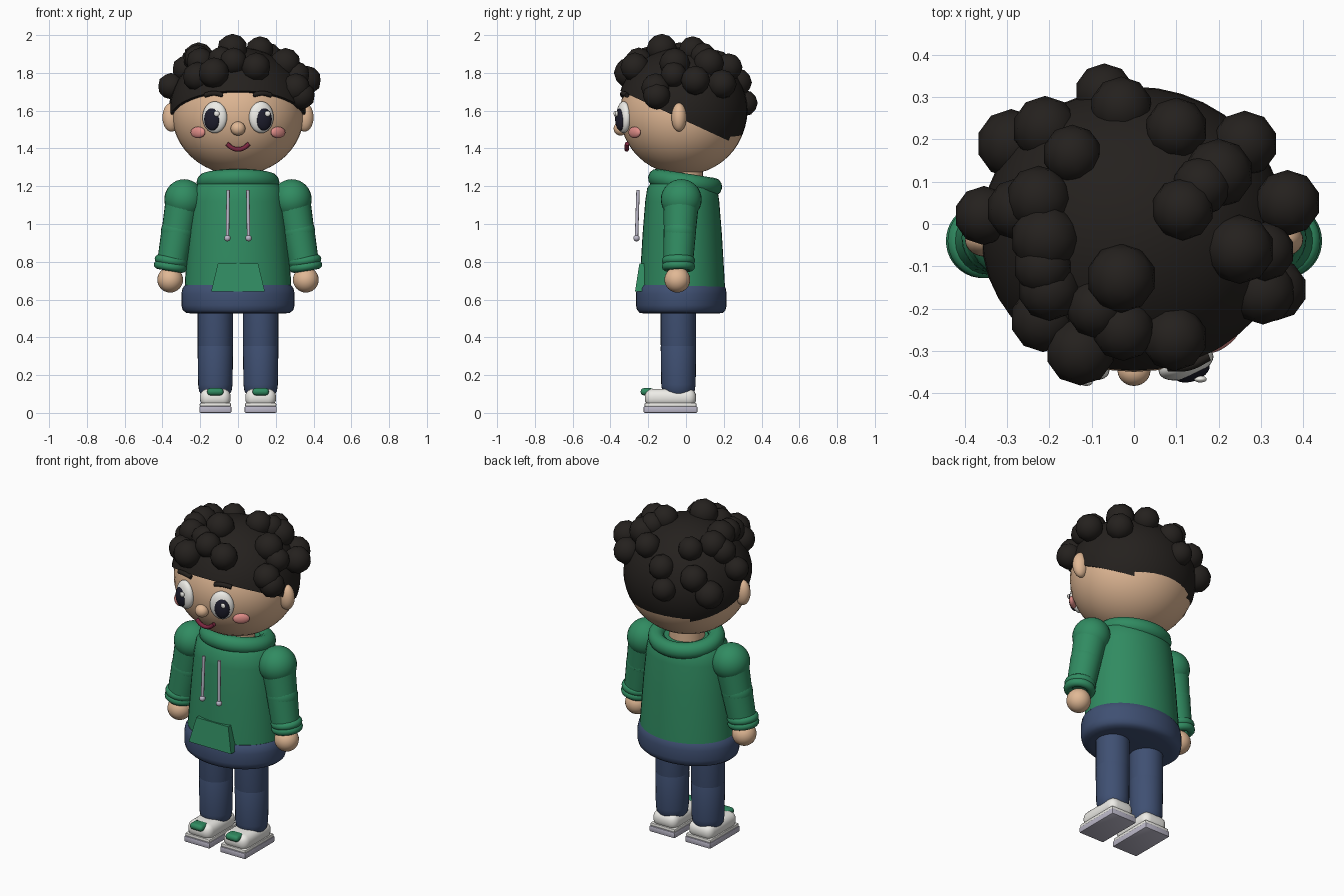
import bpy, bmesh, math
from mathutils import Vector, Matrix

if "Cube" in bpy.data.objects:
    bpy.data.objects.remove(bpy.data.objects["Cube"])


def mat(name, r, g, b):
    m = bpy.data.materials.new(name)
    m.diffuse_color = (r, g, b, 1)
    m.use_nodes = True
    m.node_tree.nodes["Principled BSDF"].inputs["Base Color"].default_value = m.diffuse_color
    return m


SKIN = mat("skin", .75, .48, .30)
HAIR = mat("hair", .018, .015, .013)
GREEN = mat("green", .03, .26, .12)
BLUE = mat("denim", .05, .08, .17)
WHITE = mat("white", .85, .84, .8)
GREY = mat("sole_grey", .5, .48, .58)
DARK = mat("iris", .012, .012, .025)
PINK = mat("blush", .75, .27, .25)
RED = mat("mouth", .2, .02, .05)


def finish(name, bm, m, angle=40):
    bmesh.ops.recalc_face_normals(bm, faces=bm.faces)
    me = bpy.data.meshes.new(name)
    bm.to_mesh(me)
    bm.free()
    ob = bpy.data.objects.new(name, me)
    bpy.context.collection.objects.link(ob)
    me.materials.append(m)
    bpy.context.view_layer.objects.active = ob
    ob.select_set(True)
    bpy.ops.object.shade_smooth_by_angle(angle=math.radians(angle))
    ob.select_set(False)
    return ob


def ball(name, loc, size, m, rot=(0, 0, 0), seg=28, rings=16):
    bm = bmesh.new()
    bmesh.ops.create_uvsphere(bm, u_segments=seg, v_segments=rings, radius=1)
    ob = finish(name, bm, m)
    ob.location, ob.scale, ob.rotation_euler = loc, size, rot
    return ob


def limb(name, a, b, r1, r2, m, seg=24):
    a, b = Vector(a), Vector(b)
    d = b - a
    bm = bmesh.new()
    bmesh.ops.create_cone(bm, cap_ends=True, segments=seg, radius1=r1, radius2=r2, depth=d.length)
    ob = finish(name, bm, m)
    ob.location = (a + b) / 2
    ob.rotation_euler = d.to_track_quat('Z', 'Y').to_euler()
    return ob


def lathe(name, profile, loc, m, sy=1.0, rot=(0, 0, 0), closed=False, seg=40):
    # profile of (radius, z) turned about z, squashed in y by sy
    bm = bmesh.new()
    rows = [[bm.verts.new((r * math.cos(t), r * sy * math.sin(t), z))
             for t in (2 * math.pi * i / seg for i in range(seg))] for r, z in profile]
    pairs = list(zip(rows, rows[1:])) + ([(rows[-1], rows[0])] if closed else [])
    for p, q in pairs:
        for i in range(seg):
            j = (i + 1) % seg
            bm.faces.new((p[i], p[j], q[j], q[i]))
    if not closed:
        bm.faces.new(rows[0])
        bm.faces.new(rows[-1])
    ob = finish(name, bm, m)
    ob.location, ob.rotation_euler = loc, rot
    return ob


def ring(name, major, minor, loc, m, sy=1.0, rot=(0, 0, 0)):
    prof = [(major + minor * math.cos(k * math.pi / 6), minor * math.sin(k * math.pi / 6)) for k in range(12)]
    return lathe(name, prof, loc, m, sy, rot, closed=True)


def tube(name, pts, r, m):
    cu = bpy.data.curves.new(name, 'CURVE')
    cu.dimensions = '3D'
    cu.bevel_depth, cu.bevel_resolution, cu.use_fill_caps = r, 3, True
    sp = cu.splines.new('BEZIER')
    sp.bezier_points.add(len(pts) - 1)
    for bp, p in zip(sp.bezier_points, pts):
        bp.co = p
        bp.handle_left_type = bp.handle_right_type = 'AUTO'
    ob = bpy.data.objects.new(name, cu)
    bpy.context.collection.objects.link(ob)
    cu.materials.append(m)
    return ob


def box(name, loc, size, bevel, m, segs=4):
    bm = bmesh.new()
    bmesh.ops.create_cube(bm, size=1, matrix=Matrix.Diagonal((*size, 1)))
    if bevel:
        bmesh.ops.bevel(bm, geom=bm.edges[:], offset=bevel, segments=segs, profile=.5, affect='EDGES')
    ob = finish(name, bm, m)
    ob.location = loc
    return ob


# head and neck
ball("head", (0, -.015, 1.585), (.35, .335, .325), SKIN, seg=40, rings=24)
limb("neck", (0, -.01, 1.15), (0, -.01, 1.33), .1, .1, SKIN)
ball("nose", (0, -.347, 1.505), (.039, .036, .037), SKIN)
tube("mouth", [(-.058, -.312, 1.425), (-.032, -.314, 1.403), (0, -.314, 1.395),
               (.032, -.314, 1.403), (.058, -.312, 1.425)], .012, RED)

# hair cap cut by a sloping hairline
bm = bmesh.new()
bmesh.ops.create_uvsphere(bm, u_segments=40, v_segments=24, radius=1,
                          matrix=Matrix.Translation((0, -.02, 1.6)) @ Matrix.Diagonal((.362, .345, .335, 1)))
cut = bmesh.ops.bisect_plane(bm, geom=bm.verts[:] + bm.edges[:] + bm.faces[:], plane_co=(0, -.335, 1.7),
                             plane_no=(0, .463, 1), clear_inner=True)
bmesh.ops.holes_fill(bm, edges=[e for e in cut['geom_cut'] if isinstance(e, bmesh.types.BMEdge)])
finish("hair_cap", bm, HAIR)

# curls: x, y, z of each centre
CURLS = [
    (-.07, .31, 1.64), (-.03, .275, 1.75), (-.21, .225, 1.71), (-.29, .19, 1.62), (-.146, .165, 1.85),
    (.10, .225, 1.83), (.262, .19, 1.74), (.20, .12, 1.85), (.16, .09, 1.89), (.115, .035, 1.92),
    (.363, .05, 1.76), (.25, -.06, 1.85), (.31, -.065, 1.79), (.335, -.155, 1.68), (.305, -.16, 1.72),
    (-.03, -.128, 1.925), (-.355, .02, 1.73), (-.275, .035, 1.82), (-.225, .06, 1.86), (-.21, -.035, 1.88),
    (-.215, -.1, 1.88), (-.2, -.155, 1.86), (-.215, -.225, 1.78), (-.127, -.30, 1.80), (-.09, -.2, 1.87),
    (-.025, -.25, 1.86), (.095, -.27, 1.83),
]
for i, (x, y, z) in enumerate(CURLS):
    bm = bmesh.new()
    bmesh.ops.create_icosphere(bm, subdivisions=2, radius=.070 + .004 * (i * 5 % 4))
    finish("hair_curl", bm, HAIR, 60).location = (x, y, z)

# hoodie torso, hem, collar, pocket
lathe("hoodie_body", [(.2, .6), (.284, .62), (.281, .7), (.262, .95), (.245, 1.12), (.232, 1.19), (.2, 1.225)],
      (0, -.02, 0), GREEN, .8)
lathe("hips", [(.24, .525), (.275, .53), (.293, .545), (.3, .57), (.3, .63), (.294, .66), (.28, .677), (.25, .682)],
      (0, -.025, 0), BLUE, .8)
ring("collar", .172, .048, (0, -.005, 1.22), GREEN, .9, (math.radians(-9), 0, 0))
bm = bmesh.new()
front = [bm.verts.new(p) for p in ((-.142, -.27, .642), (.142, -.27, .642), (.107, -.247, .79), (-.107, -.247, .79))]
back = [bm.verts.new((v.co.x, -.17, v.co.z)) for v in front]
bm.faces.new(front)
bm.faces.new(back[::-1])
for i in range(4):
    j = (i + 1) % 4
    bm.faces.new((front[i], back[i], back[j], front[j]))
finish("front_pocket", bm, GREEN)

for s, side in ((-1, "right"), (1, "left")):
    # face
    yaw = math.radians(20) * s
    ball(side + "_eye", (s * .123, -.33, 1.565), (.068, .035, .084), WHITE, (0, 0, yaw))
    ball(side + "_iris", (s * .137, -.348, 1.555), (.044, .024, .06), DARK, (0, 0, yaw))
    ball(side + "_eye_glint", (s * .135 + .022, -.371 + .004 * s, 1.584), (.015, .008, .015), WHITE)
    tube(side + "_brow", [(s * .08, -.336, 1.683), (s * .128, -.334, 1.692), (s * .175, -.312, 1.682)], .013, HAIR)
    ball(side + "_cheek", (s * .212, -.272, 1.485), (.047, .018, .03), PINK, (0, 0, math.radians(38) * s))
    ball(side + "_ear", (s * .353, -.037, 1.565), (.047, .04, .076), SKIN)

    # arm
    ball(side + "_shoulder", (s * .285, -.025, 1.13), (.105, .108, .107), GREEN)
    elbow = (s * .32, -.033, .96)
    limb(side + "_upper_sleeve", (s * .288, -.025, 1.13), (s * .325, -.034, .93), .095, .083, GREEN)
    ball(side + "_elbow", elbow, (.088, .086, .088), GREEN)
    limb(side + "_lower_sleeve", elbow, (s * .352, -.042, .78), .086, .078, GREEN)
    for k, z in enumerate((.805, .775)):
        ring(side + "_cuff", .064, .024, (s * (.354 + .004 * k), -.04, z), GREEN, 1, (0, math.radians(-9) * s, 0))
    ball(side + "_hand", (s * .359, -.046, .705), (.068, .068, .068), SKIN)

    # drawstring
    limb(side + "_drawstring", (s * .052, -.254, 1.18), (s * .056, -.262, .93), .009, .009, GREY, 12)
    ball(side + "_string_tip", (s * .056, -.262, .925), (.017, .017, .017), GREY, seg=16, rings=10)

    # leg
    x = s * .12
    lathe(side + "_thigh", [(.09, .34), (.094, .36), (.094, .6)], (x, -.04, 0), BLUE, seg=28)
    lathe(side + "_shin", [(.04, .085), (.07, .092), (.086, .115), (.091, .15), (.094, .35), (.09, .365)],
          (x, -.04, 0), BLUE, seg=28)

    # shoe
    box(side + "_sole", (x, -.082, .018), (.17, .285, .035), .006, GREY, 2)
    box(side + "_shoe_midsole", (x, -.082, .043), (.165, .275, .02), .006, WHITE, 2)
    box(side + "_shoe", (x, -.082, .08), (.163, .272, .095), .042, WHITE, 5)
    box(side + "_shoe_strap", (x, -.205, .112), (.086, .07, .038), .017, GREEN, 3)
